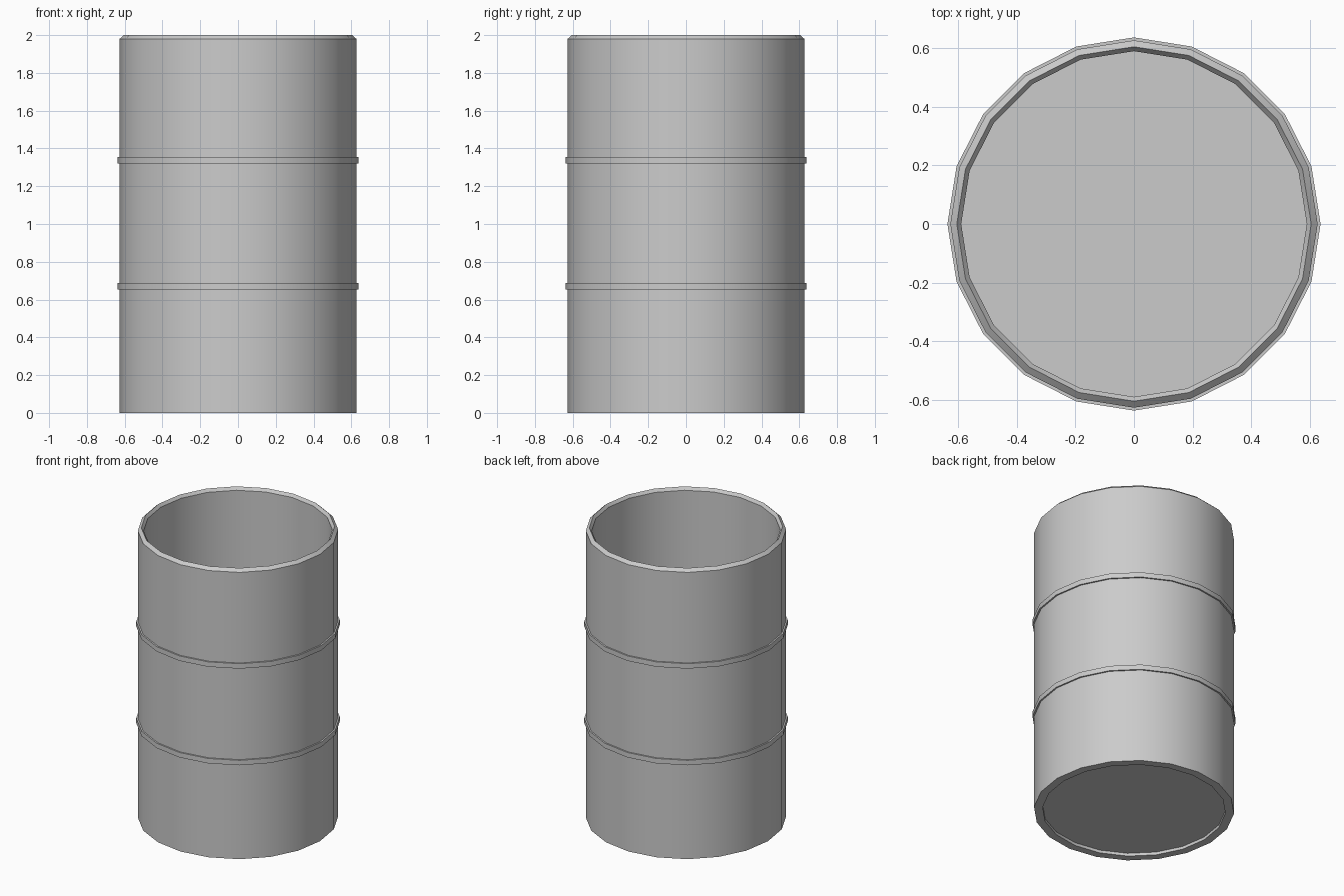
import bpy
import bmesh
from math import cos, sin, pi, radians

SIDES = 20

cube = bpy.data.objects.get("Cube")
if cube:
    bpy.data.objects.remove(cube, do_unlink=True)

# Plain grey metal
grey = bpy.data.materials.new("grey metal")
grey.use_nodes = True
colour = (0.6, 0.6, 0.6, 1)
grey.diffuse_color = colour
grey.node_tree.nodes["Principled BSDF"].inputs["Base Color"].default_value = colour


def lathe(name, profile, closed=False):
    """Turn a (radius, height) profile around z; cap its ends unless closed."""
    bm = bmesh.new()
    angles = [2 * pi * i / SIDES for i in range(SIDES)]
    rings = [[bm.verts.new((r * cos(a), r * sin(a), z)) for a in angles]
             for r, z in profile]
    pairs = list(zip(rings, rings[1:]))
    if closed:
        pairs.append((rings[-1], rings[0]))
    else:
        bm.faces.new(rings[0])
        bm.faces.new(rings[-1])
    for low, high in pairs:
        for i in range(SIDES):
            j = (i + 1) % SIDES
            bm.faces.new((low[i], low[j], high[j], high[i]))
    bmesh.ops.recalc_face_normals(bm, faces=bm.faces)
    for face in bm.faces:
        face.smooth = True
    mesh = bpy.data.meshes.new(name)
    bm.to_mesh(mesh)
    bm.free()
    mesh.set_sharp_from_angle(angle=radians(30))
    mesh.materials.append(grey)
    obj = bpy.data.objects.new(name, mesh)
    bpy.context.collection.objects.link(obj)
    return obj


# Open drum: recessed base, outer wall, bevelled lip, inner wall and floor
lathe("drum_body", [(0.573, 0.02), (0.573, 0), (0.627, 0), (0.627, 1.98),
                    (0.605, 2), (0.59, 1.98), (0.59, 0.04)])

# Two raised hoops around the wall
for name, z in (("lower_hoop", 0.67), ("upper_hoop", 1.337)):
    lathe(name, [(0.61, z - 0.017), (0.637, z - 0.017),
                 (0.637, z + 0.017), (0.61, z + 0.017)], closed=True)
